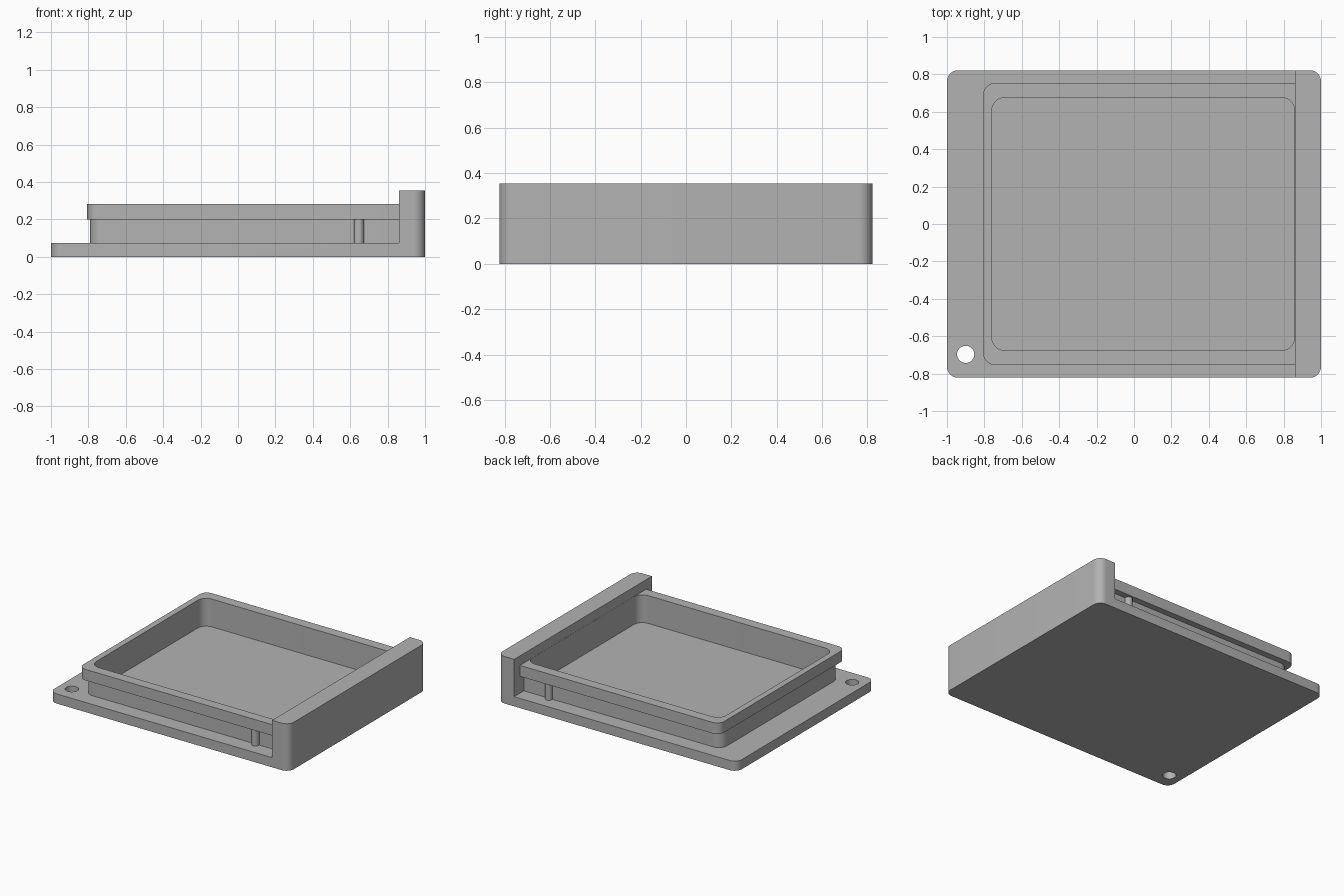
import bpy, bmesh
from math import cos, sin, pi, radians

cube = bpy.data.objects.get("Cube")
if cube:
    bpy.data.objects.remove(cube, do_unlink=True)

grey = bpy.data.materials.new("plain grey")
grey.use_nodes = True
COLOUR = (0.45, 0.45, 0.45, 1)
grey.diffuse_color = COLOUR
grey.node_tree.nodes["Principled BSDF"].inputs["Base Color"].default_value = COLOUR


def outline(x0, x1, half, left_r, right_r, steps=10):
    """Rectangle outline with its own corner radius at each end (0 is square)."""
    corners = [(x1, half, right_r, 0), (x0, half, left_r, 1),
               (x0, -half, left_r, 2), (x1, -half, right_r, 3)]
    pts = []
    for x, y, r, quarter in corners:
        if r == 0:
            pts.append((x, y))
            continue
        cx = x - r if x == x1 else x + r
        cy = y - r if y > 0 else y + r
        for i in range(steps + 1):
            a = (quarter + i / steps) * pi / 2
            pts.append((cx + r * cos(a), cy + r * sin(a)))
    return pts


def circle(x, y, r, steps=40):
    return [(x + r * cos(2 * pi * i / steps), y + r * sin(2 * pi * i / steps))
            for i in range(steps)]


def prism(name, pts, z0, z1):
    bm = bmesh.new()
    bottom = bm.faces.new([bm.verts.new((x, y, z0)) for x, y in pts])
    top = bmesh.ops.extrude_face_region(bm, geom=[bottom])["geom"]
    for v in top:
        if isinstance(v, bmesh.types.BMVert):
            v.co.z = z1
    bmesh.ops.recalc_face_normals(bm, faces=bm.faces)
    mesh = bpy.data.meshes.new(name)
    bm.to_mesh(mesh)
    bm.free()
    mesh.materials.append(grey)
    obj = bpy.data.objects.new(name, mesh)
    bpy.context.collection.objects.link(obj)
    return obj


def select(obj):
    bpy.ops.object.select_all(action='DESELECT')
    obj.select_set(True)
    bpy.context.view_layer.objects.active = obj


def combine(obj, tool, operation):
    select(obj)
    mod = obj.modifiers.new(operation, 'BOOLEAN')
    mod.operation = operation
    mod.solver = 'EXACT'
    mod.object = tool
    bpy.ops.object.modifier_apply(modifier=mod.name)
    bpy.data.objects.remove(tool, do_unlink=True)


def smooth(obj):
    select(obj)
    bpy.ops.object.shade_smooth_by_angle(angle=radians(30))


BASE_TOP, LIP_BOTTOM, LIP_TOP, WALL_TOP = 0.073, 0.2, 0.283, 0.355
WALL_X = 0.86

# Base plate and end wall cut from one rounded block, with a corner hole
base = prism("base_and_end_wall", outline(-1, 1, 0.822, 0.06, 0.06), 0, WALL_TOP)
combine(base, prism("step_cutter", outline(-2, WALL_X, 1, 0, 0), BASE_TOP, 1), 'DIFFERENCE')
combine(base, prism("hole_cutter", circle(-0.9, -0.697, 0.046), -1, 1), 'DIFFERENCE')
smooth(base)

# Open tray with an overhanging lip, set into the end wall
tray = prism("tray", outline(-0.79, 0.9, 0.706, 0.07, 0), 0.06, 0.25)
combine(tray, prism("lip", outline(-0.806, 0.9, 0.753, 0.06, 0), LIP_BOTTOM, LIP_TOP), 'UNION')
combine(tray, prism("cavity_cutter", outline(-0.76, WALL_X - 0.001, 0.676, 0.07, 0.07), -1, 1),
        'DIFFERENCE')
smooth(tray)

# Small upright pin under the lip on each side
for side, name in ((-1, "front_pin"), (1, "back_pin")):
    smooth(prism(name, circle(0.646, side * 0.712, 0.027, 24), 0.06, LIP_BOTTOM + 0.02))
